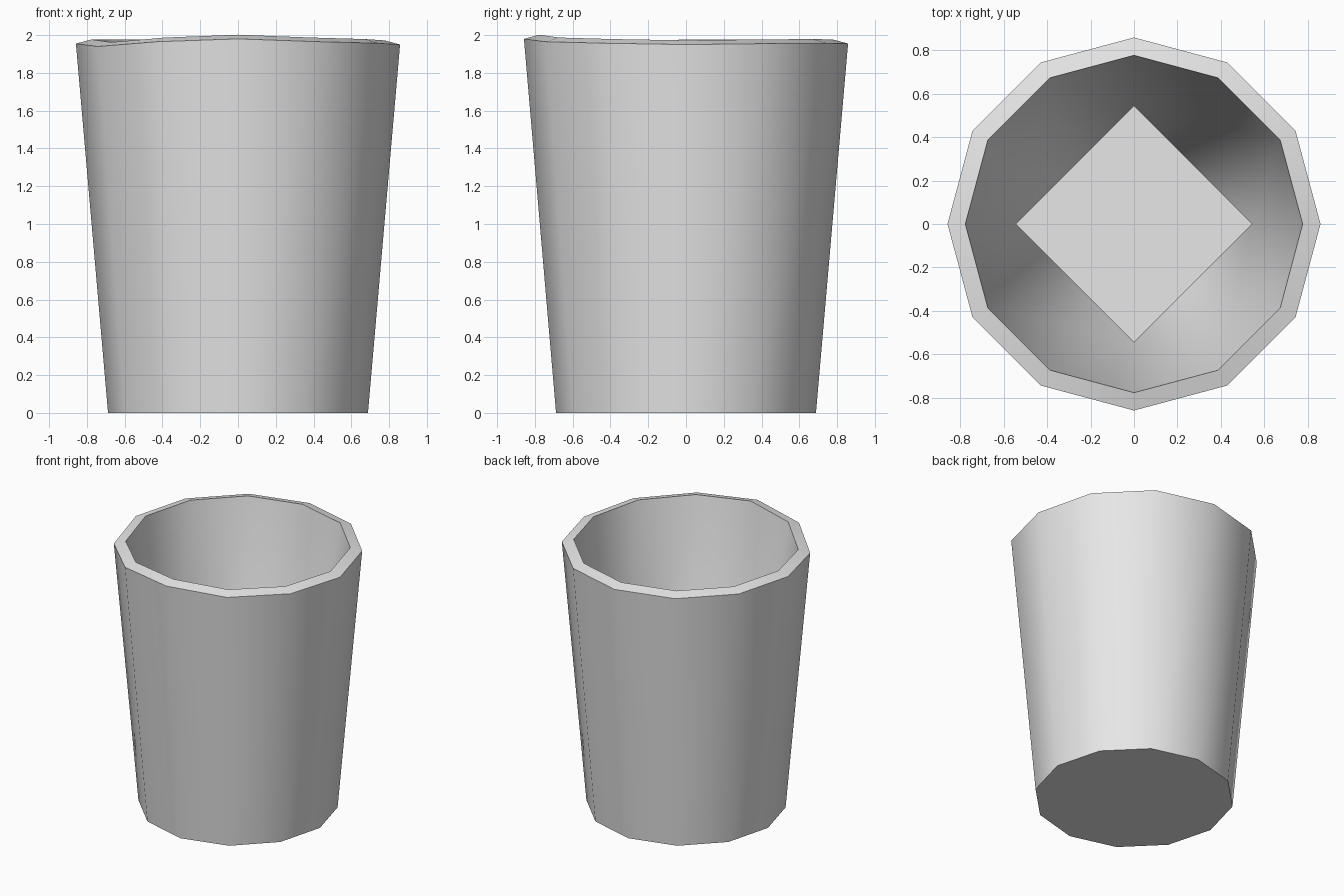
import bpy, bmesh
from math import cos, sin, radians

default = bpy.data.objects.get("Cube")
if default:
    bpy.data.objects.remove(default, do_unlink=True)

SIDES = 12
FLOOR_Z = 0.12
# Slightly uneven lip height, one value per corner from +x round to the front
LIP = [1.95, 1.955, 1.957, 1.955, 1.955, 1.955, 1.955, 1.94, 1.965, 1.98, 1.965, 1.957]

grey = bpy.data.materials.new("plain_grey")
grey.use_nodes = True
colour = (0.8, 0.8, 0.8, 1)
grey.diffuse_color = colour
grey.node_tree.nodes["Principled BSDF"].inputs["Base Color"].default_value = colour

bm = bmesh.new()


def ring(radius, heights):
    step = 360 / len(heights)
    return [bm.verts.new((radius * cos(radians(i * step)),
                          radius * sin(radians(i * step)), z))
            for i, z in enumerate(heights)]


def bridge(low, high):
    for i in range(SIDES):
        j = (i + 1) % SIDES
        bm.faces.new((low[i], low[j], high[j], high[i]))


# Outer wall, base and sloping lip
base = ring(0.688, [0] * SIDES)
outer = ring(0.858, LIP)
inner = ring(0.776, [z + 0.022 for z in LIP])
bridge(base, outer)
bridge(outer, inner)
bm.faces.new(base[::-1])

# Inner wall narrowing from twelve corners to a four-cornered floor
floor = ring(0.545, [FLOOR_Z] * 4)
bm.faces.new(floor)
for k in range(4):
    apex = 3 * k + 1
    bm.faces.new((floor[k], inner[apex], floor[(k + 1) % 4]))
    for i in range(apex - 3, apex):
        bm.faces.new((floor[k], inner[i % SIDES], inner[(i + 1) % SIDES]))

bmesh.ops.recalc_face_normals(bm, faces=bm.faces)
mesh = bpy.data.meshes.new("cup")
bm.to_mesh(mesh)
bm.free()
mesh.materials.append(grey)
cup = bpy.data.objects.new("cup", mesh)
bpy.context.collection.objects.link(cup)

# Smooth walls, crisp rim and floor
bpy.ops.object.select_all(action="DESELECT")
cup.select_set(True)
bpy.context.view_layer.objects.active = cup
bpy.ops.object.shade_smooth_by_angle(angle=radians(40))
